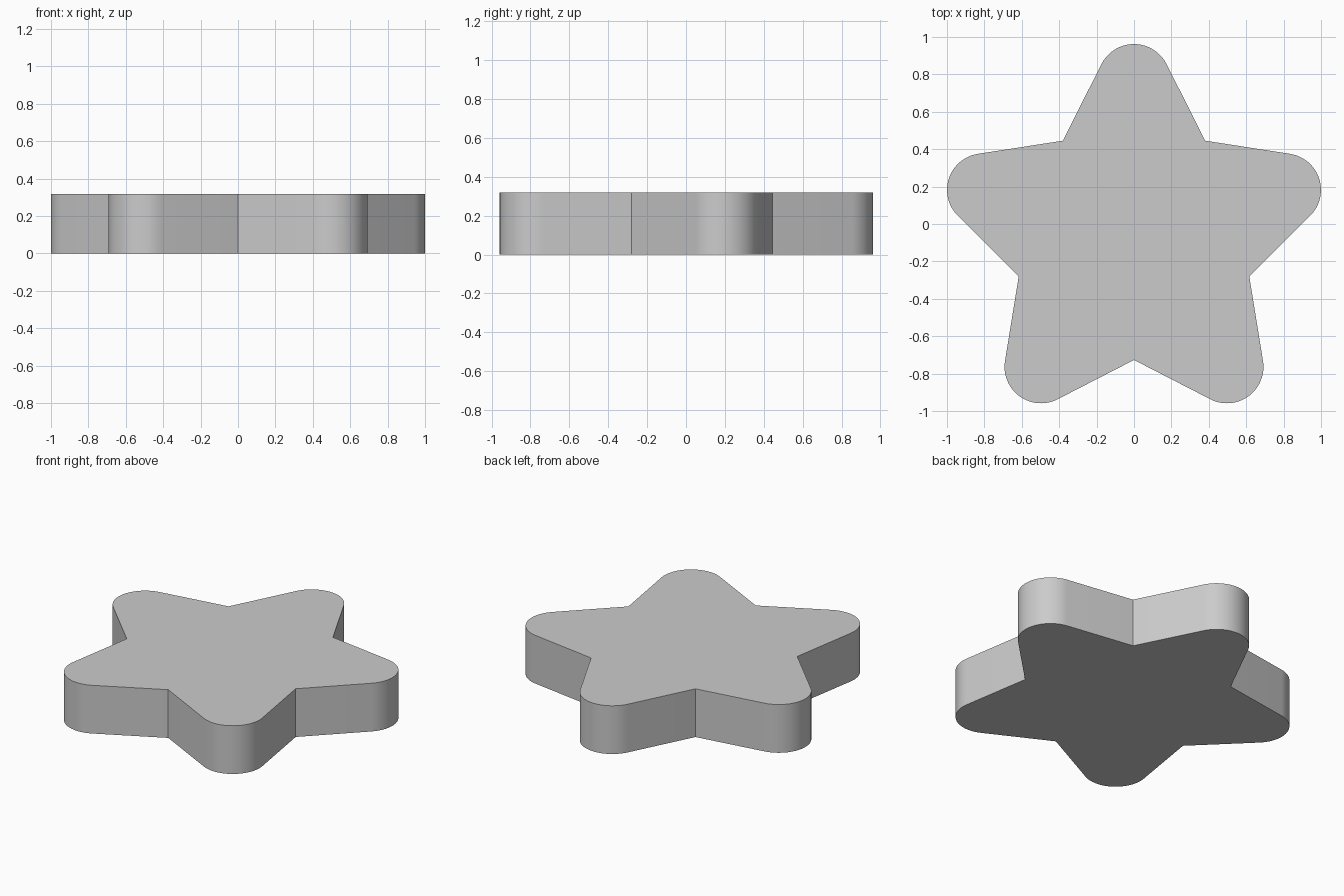
import bpy, bmesh
from math import radians, cos, sin

if "Cube" in bpy.data.objects:
    bpy.data.objects.remove(bpy.data.objects["Cube"])

CY = -0.079          # star centre in y
INNER = 0.648        # radius of the notches
TIP, ROUND = 0.846, 0.195   # tip arc centre distance and arc radius
HEIGHT = 0.318
STEPS = 24

# Outline: five rounded points with sharp notches between them
outline = []
for i in range(5):
    a = radians(90 + 72 * i)
    cx, cy = TIP * cos(a), CY + TIP * sin(a)
    for s in range(STEPS + 1):
        t = a + radians(-63 + 126 * s / STEPS)
        outline.append((cx + ROUND * cos(t), cy + ROUND * sin(t), 0))
    n = a + radians(36)
    outline.append((INNER * cos(n), CY + INNER * sin(n), 0))

# Extrude the outline into a solid plate
bm = bmesh.new()
face = bm.faces.new([bm.verts.new(p) for p in outline])
top = bmesh.ops.extrude_face_region(bm, geom=[face], use_keep_orig=True)
bmesh.ops.translate(bm, vec=(0, 0, HEIGHT),
                    verts=[v for v in top["geom"] if isinstance(v, bmesh.types.BMVert)])
bmesh.ops.recalc_face_normals(bm, faces=bm.faces)

mesh = bpy.data.meshes.new("star_plate")
bm.to_mesh(mesh)
bm.free()
star = bpy.data.objects.new("star_plate", mesh)
bpy.context.collection.objects.link(star)

# Smooth tips, crisp rims and notches
bpy.context.view_layer.objects.active = star
star.select_set(True)
bpy.ops.object.shade_smooth_by_angle(angle=radians(30))
